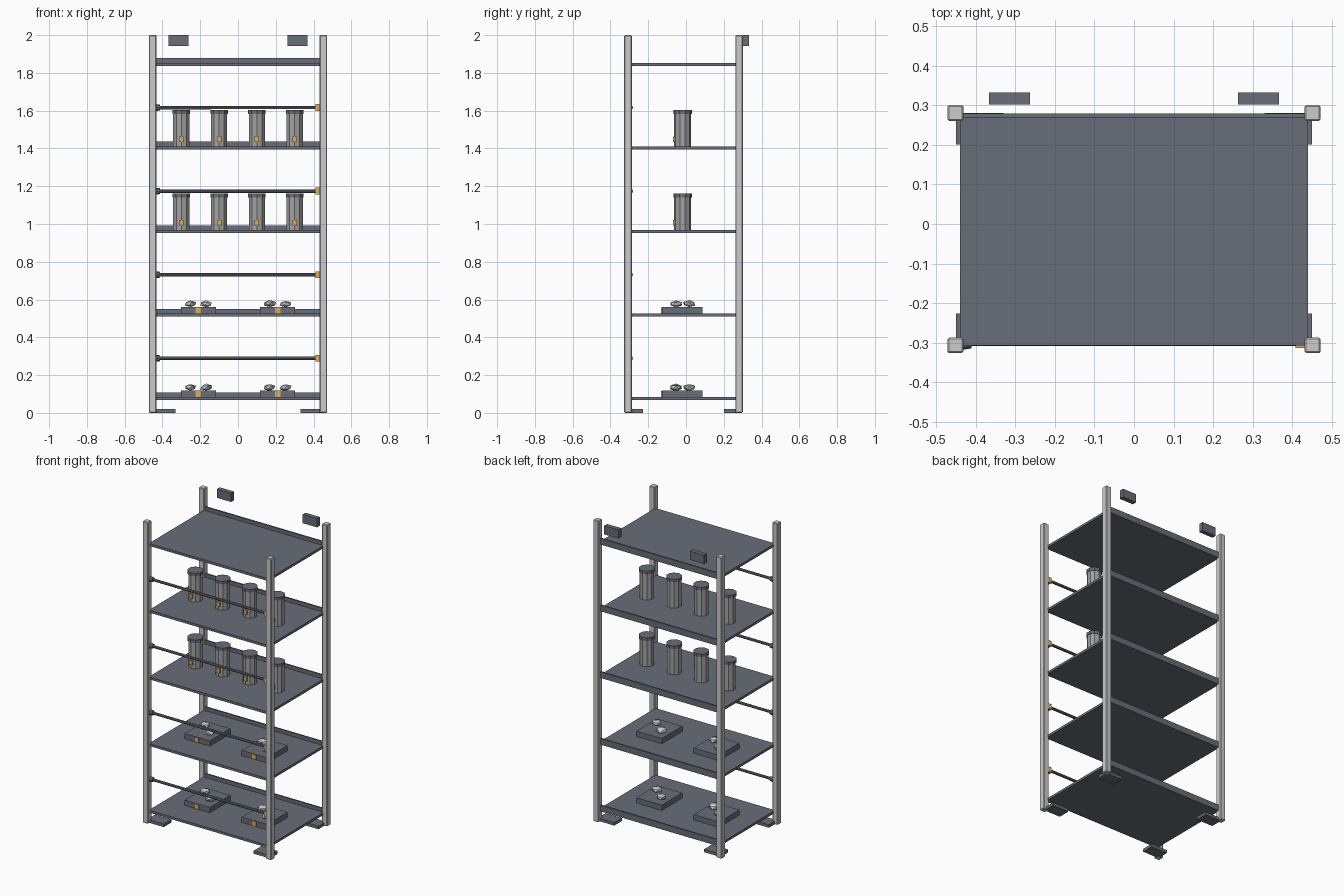
import bpy, bmesh, random
from math import radians
from mathutils import Matrix

if "Cube" in bpy.data.objects:
    bpy.data.objects.remove(bpy.data.objects["Cube"])

random.seed(4)


def material(name, rgb):
    m = bpy.data.materials.new(name)
    m.diffuse_color = (*rgb, 1)
    m.use_nodes = True
    m.node_tree.nodes["Principled BSDF"].inputs["Base Color"].default_value = m.diffuse_color
    return m


PALE = material("pale_metal", (0.56, 0.56, 0.55))
DARK = material("slate_metal", (0.14, 0.155, 0.185))
MID = material("canister_grey", (0.36, 0.36, 0.36))
AMBER = material("amber", (0.75, 0.42, 0.09))
STONE = material("stone", (0.6, 0.6, 0.6))


def finish(bm, name, mat):
    mesh = bpy.data.meshes.new(name)
    bm.to_mesh(mesh)
    bm.free()
    mesh.materials.append(mat)
    ob = bpy.data.objects.new(name, mesh)
    bpy.context.collection.objects.link(ob)
    return ob


def box(name, x, y, z, mat, bevel=0):
    """Box from (min, max) pairs on each axis."""
    bm = bmesh.new()
    spans = (x, y, z)
    mid = Matrix.Translation([(a + b) / 2 for a, b in spans])
    size = Matrix.Diagonal([abs(b - a) for a, b in spans] + [1])
    bmesh.ops.create_cube(bm, size=1, matrix=mid @ size)
    ob = finish(bm, name, mat)
    if bevel:
        mod = ob.modifiers.new("edge", 'BEVEL')
        mod.width, mod.segments = bevel, 1
    return ob


def cyl(name, center, r, length, sides, mat, axis='Z', r2=None):
    bm = bmesh.new()
    rot = Matrix.Rotation(radians(90), 4, 'Y') if axis == 'X' else Matrix()
    bmesh.ops.create_cone(bm, cap_ends=True, segments=sides, radius1=r,
                          radius2=r if r2 is None else r2, depth=length,
                          matrix=Matrix.Translation(center) @ rot)
    return finish(bm, name, mat)


def rock(center, size):
    bm = bmesh.new()
    bmesh.ops.create_icosphere(bm, subdivisions=1, radius=1)
    for v in bm.verts:
        v.co *= random.uniform(0.82, 1.12)
    bmesh.ops.transform(bm, verts=bm.verts,
                        matrix=Matrix.Translation(center) @ Matrix.Diagonal((*size, 1)))
    finish(bm, "rock_sample", STONE)


# Corner posts and foot plates
for s in (-1, 1):
    for yc, d, side in ((-0.307, 1, "front"), (0.281, -1, "back")):
        box(side + "_post", (s * 0.452 - 0.02, s * 0.452 + 0.02),
            (yc - 0.02, yc + 0.02), (0, 2), PALE, 0.004)
        box(side + "_foot", sorted((s * 0.45, s * 0.33)),
            sorted((yc, yc + d * 0.08)), (0, 0.02), DARK)
    # Wall brackets behind the top
    box("wall_bracket", (s * 0.315 - 0.052, s * 0.315 + 0.052),
        (0.303, 0.333), (1.942, 2), DARK)

# Shelves with a raised back lip
STEP = 0.4425
for i in range(5):
    z = 0.067 + i * STEP
    top = z + 0.016
    box("shelf", (-0.44, 0.44), (-0.307, 0.28), (z, top), DARK)
    box("shelf_back_lip", (-0.44, 0.44), (0.27, 0.28), (top, top + 0.025), DARK)
    if i == 4:
        break

    # Retaining bar with pivot and latch
    bz = top + 0.206
    cyl("retaining_bar", (0, -0.3, bz), 0.009, 0.86, 8, DARK, 'X')
    cyl("bar_pivot", (-0.425, -0.3, bz), 0.019, 0.026, 8, DARK, 'X', 0.015)
    box("bar_latch", (0.409, 0.437), (-0.314, -0.289), (bz - 0.018, bz + 0.018), AMBER)

    if i < 2:
        # Sample trays with two rocks each
        for x in (-0.21, 0.21):
            box("sample_tray", (x - 0.093, x + 0.093), (-0.128, 0.087),
                (top, top + 0.035), DARK)
            box("tray_label", (x - 0.014, x + 0.014), (-0.133, -0.127),
                (top + 0.002, top + 0.033), AMBER)
            for s in (-1, 1):
                rock((x + s * 0.042, -0.018 - s * 0.035, top + 0.052),
                     (0.034, 0.034, 0.019))
    else:
        # Row of lidded canisters
        for x in (-0.3, -0.1, 0.1, 0.3):
            cyl("canister", (x, -0.018, top + 0.0875), 0.045, 0.175, 10, MID)
            cyl("canister_lid", (x, -0.018, top + 0.183), 0.049, 0.02, 10, DARK)
            box("canister_label", (x - 0.012, x + 0.012), (-0.07, -0.055),
                (top + 0.024, top + 0.054), AMBER)
